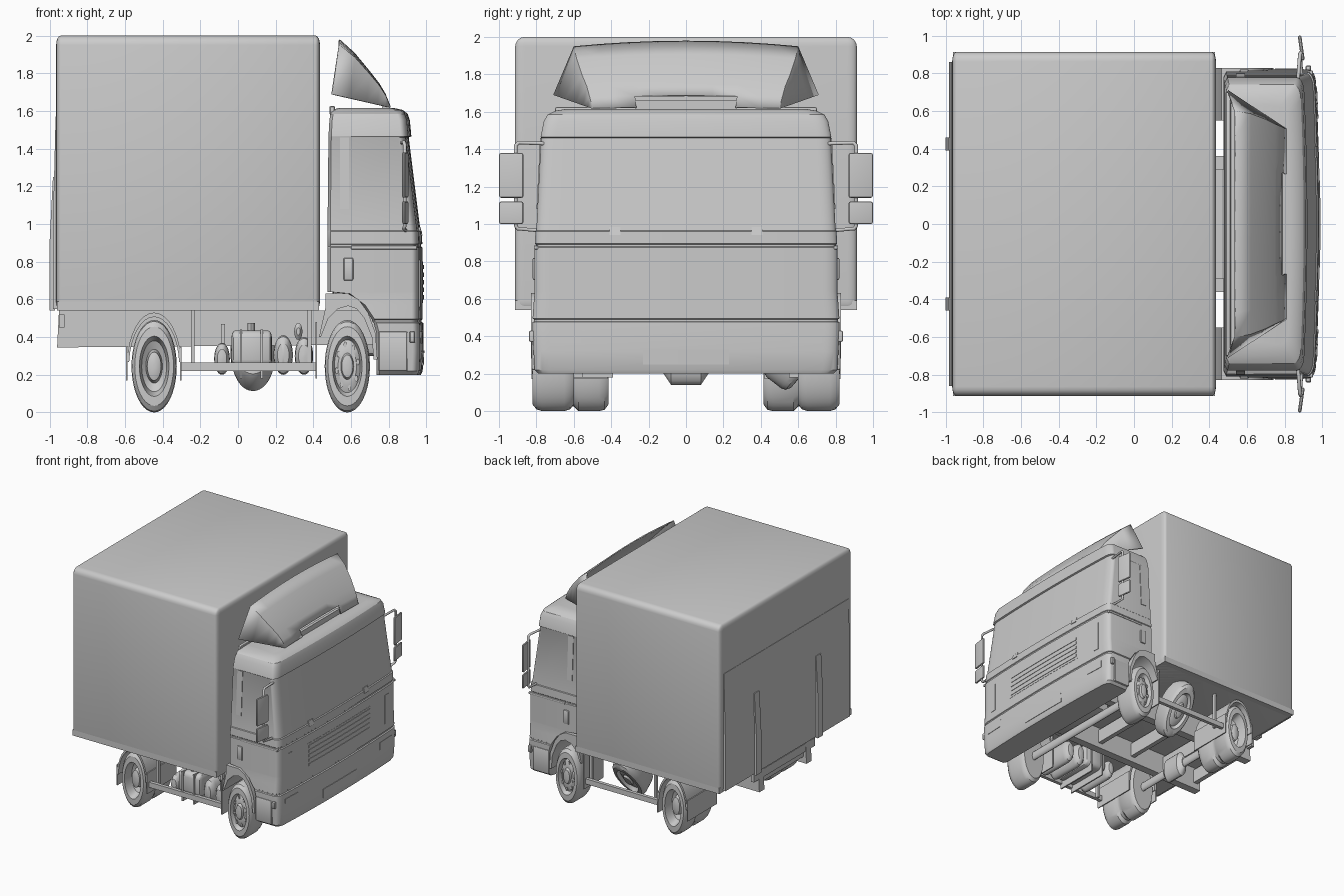
import bpy, bmesh
from math import sin, cos, pi, radians
from mathutils import Vector, Matrix

if "Cube" in bpy.data.objects:
    bpy.data.objects.remove(bpy.data.objects["Cube"])

SQ = 0.49  # the whole truck is squashed along its length


def make(name, bm):
    bmesh.ops.recalc_face_normals(bm, faces=bm.faces)
    me = bpy.data.meshes.new(name)
    bm.to_mesh(me)
    bm.free()
    ob = bpy.data.objects.new(name, me)
    bpy.context.collection.objects.link(ob)
    return ob


def box(name, x, y, z, bevel=0.0, seg=2, rot=0.0):
    bm = bmesh.new()
    bmesh.ops.create_cube(bm, size=1)
    size = Vector(((x[1] - x[0]) / SQ, abs(y[1] - y[0]), z[1] - z[0]))
    bmesh.ops.scale(bm, vec=size, verts=bm.verts)
    if bevel:
        bmesh.ops.bevel(bm, geom=bm.edges[:], offset=bevel, segments=seg, profile=0.5, affect='EDGES')
    bmesh.ops.scale(bm, vec=(SQ, 1, 1), verts=bm.verts)
    mid = Vector((sum(x) / 2, sum(y) / 2, sum(z) / 2))
    bm.transform(Matrix.Translation(mid) @ Matrix.Rotation(rot, 4, 'Z'))
    return make(name, bm)


def prism(name, pts, y0, y1):
    bm = bmesh.new()
    f = bm.faces.new([bm.verts.new((x, y0, z)) for x, z in pts])
    ext = bmesh.ops.extrude_face_region(bm, geom=[f])
    bmesh.ops.translate(bm, vec=(0, y1 - y0, 0), verts=[v for v in ext['geom'] if isinstance(v, bmesh.types.BMVert)])
    return make(name, bm)


def loft(name, rings, closed=True, caps=True):
    bm = bmesh.new()
    rows = [[bm.verts.new(p) for p in r] for r in rings]
    n = len(rows[0])
    for a, b in zip(rows, rows[1:]):
        for i in range(n if closed else n - 1):
            j = (i + 1) % n
            bm.faces.new((a[i], a[j], b[j], b[i]))
    if caps:
        bm.faces.new(rows[0])
        bm.faces.new(rows[-1])
    return make(name, bm)


def lathe(name, prof, centre, side=1, tilt=0.0, n=40):
    rot = Matrix.Rotation(tilt, 3, 'X')
    rings = []
    for o, r in prof:
        ring = [rot @ Vector((r * cos(2 * pi * i / n), o * side, r * sin(2 * pi * i / n))) for i in range(n)]
        rings.append([(centre[0] + p.x * SQ, centre[1] + p.y, centre[2] + p.z) for p in ring])
    return loft(name, rings)


def tube(name, pts, r):
    cu = bpy.data.curves.new(name, 'CURVE')
    cu.dimensions = '3D'
    cu.bevel_depth, cu.bevel_resolution, cu.use_fill_caps = r, 3, True
    sp = cu.splines.new('POLY')
    sp.points.add(len(pts) - 1)
    for p, c in zip(sp.points, pts):
        p.co = (*c, 1)
    ob = bpy.data.objects.new(name, cu)
    bpy.context.collection.objects.link(ob)


# cargo box and tail lift
box("cargo_box", (-0.965, 0.435), (-0.913, 0.913), (0.54, 2.0), 0.05, 4)
box("cargo_box_sill", (-0.96, 0.43), (-0.913, 0.913), (0.54, 0.59))
prism("tail_lift_panel", [(-.95, .55), (-.982, .55), (-.982, 1.0), (-.968, 1.57), (-.95, 1.57)], -.86, .86)
for s in (1, -1):
    prism("tail_lift_rail", [(-.97, .54), (-1, .54), (-1, .9), (-.982, 1.25), (-.97, 1.25)], s * .39, s * .46)

# cab body: levels of (z, back x, front x, half width)
LEVELS = [(.20, .735, .97, .79), (.22, .735, .98, .81), (.32, .735, .985, .815), (.42, .735, .985, .82),
          (.475, .72, .983, .82), (.48, .715, .974, .812), (.49, .71, .974, .812), (.495, .71, .98, .82),
          (.57, .66, .98, .815), (.63, .58, .98, .81), (.64, .475, .98, .81), (.875, .475, .98, .81),
          (.88, .475, .972, .803), (.89, .475, .972, .803), (.895, .475, .978, .808), (.96, .475, .976, .805),
          (.965, .475, .968, .80), (1.46, .48, .906, .775), (1.465, .48, .92, .777), (1.55, .485, .912, .76),
          (1.585, .49, .90, .74), (1.605, .50, .875, .70), (1.615, .53, .83, .64)]
BULGE, RX, RY = .022, .04, .08


def cab_ring(z, xb, xf, hw):
    half = []
    yc = hw - RY
    for i in range(7):
        y = yc * i / 6
        half.append((xf - BULGE * (y / .81) ** 2, y, z))
    xc = half[-1][0] - RX
    for i in range(1, 7):
        a = pi / 2 * i / 6
        half.append((xc + RX * cos(a), yc + RY * sin(a), z))
    half += [(xb + .015, hw, z), (xb, hw - .03, z)]
    return half + [(x, -y, z) for x, y, z in half[:0:-1]]


def level(z, k):
    for a, b in zip(LEVELS, LEVELS[1:]):
        if a[0] <= z <= b[0]:
            return a[k] + (b[k] - a[k]) * (z - a[0]) / (b[0] - a[0])


loft("cab_body", [cab_ring(*l) for l in LEVELS])


def front_panel(name, y0, y1, z0, z1, out=.004):
    rings = []
    for i in range(9):
        y = y0 + (y1 - y0) * i / 8
        c = BULGE * (y / .81) ** 2
        a, b = level(z0, 2) - c, level(z1, 2) - c
        rings.append([(a - .01, y, z0), (a + out, y, z0), (b + out, y, z1), (b - .01, y, z1)])
    loft(name, rings)


# grille, plate, lamps and wipers on the cab front
front_panel("grille", -.44, .44, .58, .80, .002)
for i in range(5):
    front_panel("grille_slat", -.42, .42, .60 + i * .04, .622 + i * .04, .006)
front_panel("plate_holder", -.23, .23, .25, .33)
for s in (1, -1):
    front_panel("indicator", s * .64, s * .69, .56, .81)
    front_panel("headlamp", s * .56, s * .73, .365, .43)
    front_panel("wiper_mount", s * .35, s * .41, .94, .985, .006)

# cab sides
for s in (1, -1):
    rings = [[(x, s * (level(z, 3) + d), z) for x, d in ((.54, -.01), (.54, .005), (.59, .005), (.59, -.01))]
             for z in (1.08, 1.46)]
    loft("side_window", rings)
    box("door_handle", (.56, .612), (s * .79, s * .82), (.70, .82), .01)
    box("entry_step", (.745, .90), (s * .79, s * .826), (.22, .43), .01)
    box("side_lamp", (.91, .94), (s * .81, s * .84), (.37, .43), .01)
    box("door_trim", (.60, .95), (s * .79, s * .814), (.865, .885), .005)
    prism("front_fender", [(.43, .40), (.465, .56), (.465, .63), (.585, .63), (.64, .60), (.69, .53), (.73, .42),
                           (.74, .28), (.72, .28), (.71, .40), (.67, .50), (.63, .55), (.585, .565), (.53, .55),
                           (.48, .50), (.44, .40)], s * .55, s * .828)
    box("front_mud_flap", (.41, .42), (s * .55, s * .82), (.18, .48))
    # mirrors
    for z0, z1 in ((1.14, 1.38), (1.0, 1.12)):
        box("mirror", (.878, .897), (s * .868, s * 1.0), (z0, z1), .012, 2, s * .14)
    tube("mirror_arm", [(.87, s * .76, 1.43), (.88, s * .895, 1.435), (.885, s * .91, 1.42),
                        (.885, s * .91, .99), (.88, s * .9, .975), (.89, s * .78, .965)], .01)
box("cab_rear_frame", (.485, .515), (-.70, .70), (1.58, 1.625), .01)

# roof deflector: rows of (x, edge z, half width), side edge runs straight to the nose
ROWS = [(.54, 1.95, .60), (.62, 1.885, .585), (.70, 1.795, .555), (.75, 1.735, .53), (.785, 1.68, .515), (.81, 1.62, .50)]
FR = [-1, -.78, -.53, -.27, 0, .27, .53, .78, 1]
bm = bmesh.new()
grid = []
for i, (x, z, w) in enumerate(ROWS):
    t = (x - .54) / .27
    low = (.50 + .31 * t, .71 - .205 * t, 1.69 - .072 * t)
    pts = [(low[0], -low[1], low[2])]
    pts += [(x, f * w, z + .03 * (1 - .8 * t) * (1 - f * f)) for f in FR] + [low]
    grid.append([bm.verts.new(p) for p in pts])
for i in range(5):
    for j in range(10):
        if not (i == 4 and 3 <= j <= 6):
            bm.faces.new((grid[i][j], grid[i][j + 1], grid[i + 1][j + 1], grid[i + 1][j]))
m = make("roof_deflector", bm).modifiers.new("thick", 'SOLIDIFY')
m.thickness = .01
box("deflector_mount", (.765, .79), (-.27, .27), (1.60, 1.66))

# wheels: profiles of (outward offset, radius)
TREAD = [(-.18, .238), (-.15, .245), (-.04, .245), (-.015, .22), (.015, .22), (.04, .245), (.15, .245), (.18, .238)]
FRONT = [(-.11, .03), (-.11, .21), (-.09, .236), (-.06, .245), (.06, .245), (.09, .236), (.11, .21), (.112, .16),
         (.10, .155), (.075, .14), (.09, .10), (.09, .07), (.11, .06), (.115, .03), (.115, .005)]
REAR = [(-.2, .03), (-.2, .21)] + TREAD + [(.2, .21), (.202, .16), (.19, .155), (.12, .135), (.10, .09),
                                           (.16, .075), (.17, .04), (.17, .005)]
for s in (1, -1):
    lathe("front_wheel", FRONT, (.58, s * .71, .245), s)
    lathe("rear_wheel", REAR, (-.445, s * .615, .245), s)
    for i in range(8):
        a = pi / 4 * i + .2
        lathe("rim_bolt", [(-.02, .017), (.012, .017)],
              (.58 + .118 * SQ * cos(a), s * .79, .245 + .118 * sin(a)), s, n=8)
    # rear mudguard arch and flaps
    arc = [(radians(5 + 170 * i / 16)) for i in range(17)]
    prism("rear_mudguard", [(-.445 + .145 * cos(a), .245 + .285 * sin(a)) for a in arc] +
          [(-.445 + .133 * cos(a), .245 + .262 * sin(a)) for a in reversed(arc)], s * .42, s * .825)
    for x in (-.59, -.303):
        box("rear_mud_flap", (x - .004, x + .004), (s * .42, s * .825), (.17, .35))
    # side guard with its hangers, chassis rail
    box("side_guard", (-.30, .41), (s * .77, s * .80), (.22, .265))
    for x in (-.25, .37):
        box("guard_hanger", (x, x + .02), (s * .74, s * .77), (.22, .55))
    prism("chassis_rail", [(-.96, .345), (-.95, .54), (.76, .54), (.76, .36)], s * .29, s * .36)
FLAT = [(-.09, .03)] + [(o * .82, r) for o, r in FRONT[1:]]
lathe("spare_wheel", FLAT, (.08, .62, .345), 1, radians(-38))

# axles, cross members and drive line
for x in (.58, -.445):
    lathe("axle", [(-.6, .04), (.6, .04)], (x, 0, .245), n=16)
lathe("differential", [(-.12, .05), (-.08, .11), (.08, .11), (.12, .05)], (-.445, 0, .25), n=20)
for x in (-.93, -.6, -.25, .1, .43):
    box("cross_member", (x, x + .04), (-.33, .33), (.40, .52))
box("rear_under_bar", (-.95, -.92), (-.42, .42), (.45, .52))
box("engine_block", (.50, .76), (-.28, .28), (.30, .66), .04)

# fuel tank and air reservoirs on the near side
box("fuel_tank", (-.035, .18), (-.78, -.40), (.24, .435), .04, 3)
lathe("fuel_cap", [(-.03, .04), (.03, .04)], (.07, -.70, .445), tilt=pi / 2, n=16)
for x in (.01, .12):
    box("tank_strap", (x, x + .012), (-.79, -.39), (.18, .44))
for x, r, z in ((.24, .105, .305), (.35, .10, .30), (-.085, .085, .285)):
    lathe("air_tank", [(-.19, .01), (-.185, r * .6), (-.16, r * .93), (-.13, r), (.13, r), (.16, r * .93),
                       (.185, r * .6), (.19, .01)], (x, -.58, z), n=28)
lathe("filter_bottle", [(-.05, .02), (-.03, .045), (.03, .045), (.05, .02)], (.32, -.66, .43), n=16)
box("tank_bracket", (-.09, -.07), (-.62, -.56), (.35, .47))

# smooth shading with sharp creases
bpy.ops.object.select_all(action='DESELECT')
for ob in bpy.data.objects:
    if ob.type == 'MESH':
        ob.select_set(True)
        bpy.context.view_layer.objects.active = ob
bpy.ops.object.shade_smooth_by_angle(angle=radians(32))
